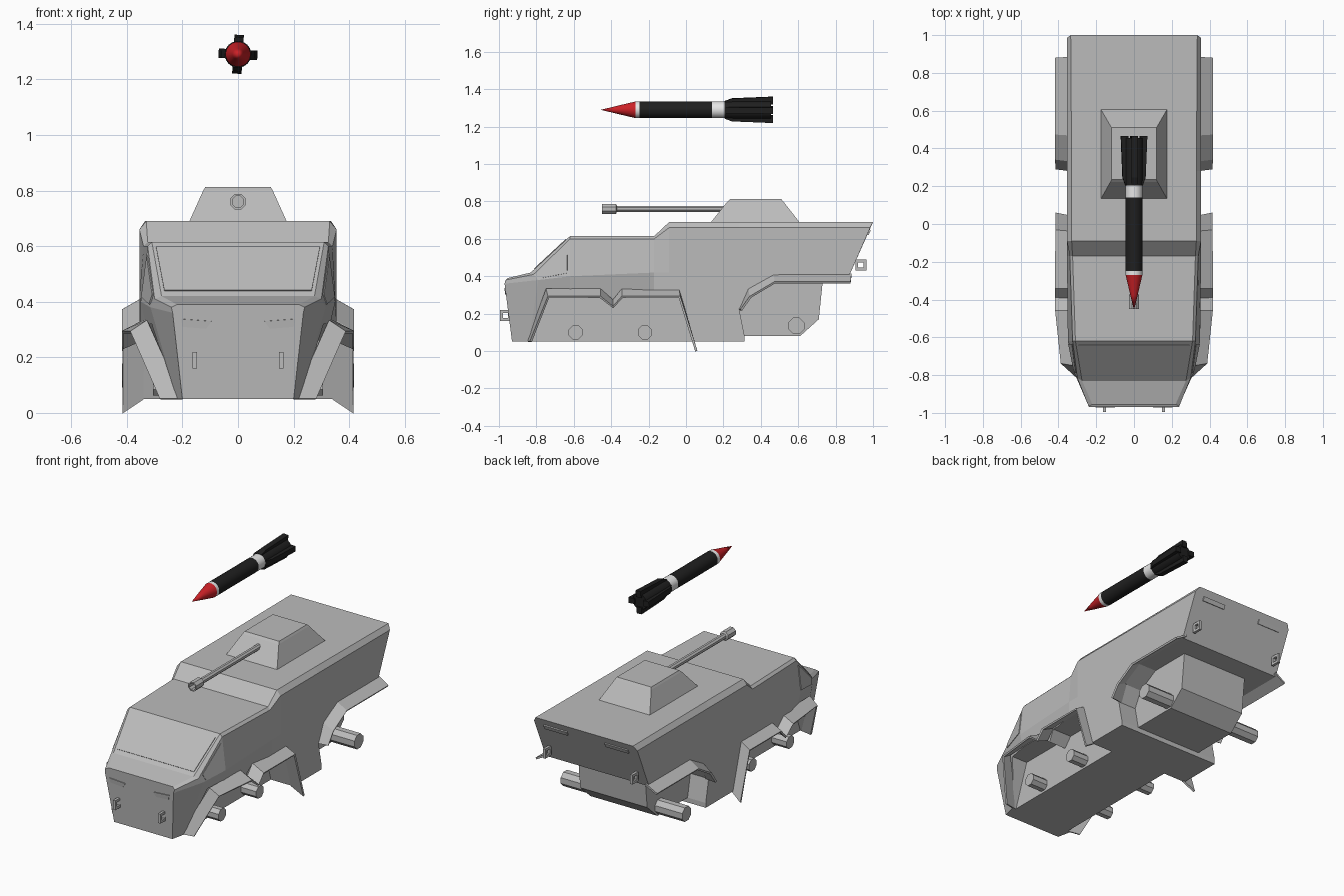
import bpy, bmesh, math
from mathutils import Vector, Matrix

if "Cube" in bpy.data.objects:
    bpy.data.objects.remove(bpy.data.objects["Cube"])


def mat(name, r, g, b):
    m = bpy.data.materials.new(name)
    m.diffuse_color = (r, g, b, 1)
    m.use_nodes = True
    m.node_tree.nodes["Principled BSDF"].inputs["Base Color"].default_value = m.diffuse_color
    return m


GREY = mat("armour_grey", 0.5, 0.5, 0.5)
WHITE = mat("white", 0.85, 0.85, 0.85)
BLACK = mat("black", 0.014, 0.014, 0.014)
RED = mat("red", 0.6, 0.015, 0.02)


def finish(name, bm, m, smooth=False):
    bmesh.ops.remove_doubles(bm, verts=bm.verts, dist=1e-5)
    bmesh.ops.recalc_face_normals(bm, faces=bm.faces)
    me = bpy.data.meshes.new(name)
    bm.to_mesh(me)
    bm.free()
    me.materials.append(m)
    ob = bpy.data.objects.new(name, me)
    bpy.context.collection.objects.link(ob)
    bpy.ops.object.select_all(action='DESELECT')
    ob.select_set(True)
    bpy.context.view_layer.objects.active = ob
    if smooth:
        bpy.ops.object.shade_smooth_by_angle(angle=math.radians(35))
    return ob


def loft(name, rings, m=GREY, closed=False):
    """Skin equal-length rings of points; cap the ends unless closed."""
    bm = bmesh.new()
    vs = [[bm.verts.new(p) for p in r] for r in rings]
    n = len(vs[0])
    pairs = list(zip(vs, vs[1:])) + ([(vs[-1], vs[0])] if closed else [])
    for a, b in pairs:
        for i in range(n):
            j = (i + 1) % n
            bm.faces.new((a[i], a[j], b[j], b[i]))
    if not closed:
        bm.faces.new(vs[0])
        bm.faces.new(vs[-1])
    return finish(name, bm, m)


def prism(name, yz, x0, x1, m=GREY):
    return loft(name, [[(x, y, z) for y, z in yz] for x in (x0, x1)], m)


def lathe(name, prof, seg, loc, m=GREY, axis='Y', closed=False, turn=0.0, smooth=False):
    """Revolve (radius, distance) points about the y or x axis."""
    bm = bmesh.new()
    rings = []
    for r, d in prof:
        ring = []
        for i in range(seg):
            a = math.tau * (i + 0.5) / seg + turn
            p = (r * math.cos(a), d, r * math.sin(a))
            if axis == 'X':
                p = (p[1], p[0], p[2])
            ring.append(bm.verts.new(Vector(p) + Vector(loc)))
        rings.append(ring)
    pairs = list(zip(rings, rings[1:])) + ([(rings[-1], rings[0])] if closed else [])
    for a, b in pairs:
        for i in range(seg):
            j = (i + 1) % seg
            bm.faces.new((a[i], a[j], b[j], b[i]))
    if not closed:
        for (r, d), ring in ((prof[0], rings[0]), (prof[-1], rings[-1])):
            if r > 0:
                bm.faces.new(ring)
    return finish(name, bm, m, smooth)


def plate(name, pts, t=0.004):
    """Thin slab centred on a flat outline."""
    p = [Vector(q) for q in pts]
    n = (p[2] - p[0]).cross(p[3] - p[1]).normalized() * t
    return loft(name, [[q - n for q in p], [q + n for q in p]])


def cut(ob, cutter):
    mod = ob.modifiers.new("cut", 'BOOLEAN')
    mod.operation = 'DIFFERENCE'
    mod.solver = 'EXACT'
    mod.object = cutter
    bpy.ops.object.select_all(action='DESELECT')
    bpy.context.view_layer.objects.active = ob
    ob.select_set(True)
    bpy.ops.object.modifier_apply(modifier=mod.name)
    bpy.data.objects.remove(cutter)


# Hull: half sections (bottom, waist, shoulder, top) from nose to tail
sections = [
    [(.20, -.93, .05), (.235, -.97, .36), (.24, -.965, .38), (.22, -.955, .39)],
    [(.22, -.84, .05), (.315, -.79, .38), (.30, -.815, .41), (.275, -.83, .42)],
    [(.27, -.62, .05), (.35, -.62, .40), (.325, -.62, .60), (.31, -.62, .615)],
    [(.355, -.17, .05), (.355, -.17, .42), (.34, -.17, .60), (.325, -.17, .615)],
    [(.355, -.09, .05), (.355, -.09, .42), (.355, -.09, .66), (.33, -.09, .69)],
    [(.355, .28, .05), (.355, .28, .42), (.355, .28, .66), (.33, .28, .69)],
    [(.355, .695, .05), (.355, .88, .42), (.355, .985, .66), (.335, 1.0, .69)],
]
hull = loft("hull", [s + [(-x, y, z) for x, y, z in reversed(s)] for s in sections])

# Wheel wells
cut(hull, prism("rear_well", [(.313, -.1), (.313, .08), (.285, .22), (.335, .32), (.47, .395),
                              (1.2, .395), (1.2, -.1)], -.6, .6))
well = [(-.89, -.1), (-.74, .32), (-.46, .32), (-.39, .26), (-.34, .32), (-.04, .32), (.08, -.1)]
for s in (1, -1):
    cut(hull, prism("front_well", well, s * .2, s * .6))

# Rear axle housing
prism("rear_axle_box", [(.26, .08), (.61, .08), (.71, .17), (.735, .41), (.26, .41)], -.23, .23)

# Fender lips as inner and outer edge paths
front_in = [(.20, -.845, .05), (.325, -.745, .33), (.335, -.46, .33), (.335, -.39, .27),
            (.335, -.34, .33), (.34, -.04, .33), (.34, .04, .05)]
front_out = [(.28, -.83, .05), (.385, -.735, .29), (.415, -.46, .29), (.415, -.39, .235),
             (.415, -.34, .29), (.415, -.035, .29), (.415, .055, .0)]
rear_in = [(.34, .285, .22), (.34, .335, .335), (.34, .47, .41), (.34, .885, .41)]
rear_out = [(.415, .295, .22), (.415, .345, .29), (.415, .475, .367), (.415, .88, .367)]


def fender(name, inner, outer, s):
    bm = bmesh.new()
    a = [bm.verts.new((s * x, y, z)) for x, y, z in inner]
    b = [bm.verts.new((s * x, y, z)) for x, y, z in outer]
    for i in range(len(a) - 1):
        bm.faces.new((a[i], a[i + 1], b[i + 1], b[i]))
    ob = finish(name, bm, GREY)
    mod = ob.modifiers.new("thickness", 'SOLIDIFY')
    mod.thickness = 0.012
    mod.offset = 0


# Mirrored side details
def nose(x, z):
    return (x, -.93 - .04 * (z - .05) / .31, z)


def tail(x, z):
    return (x, .88 + .4375 * (z - .42), z)


w1, w2 = Vector(sections[1][1]), Vector(sections[2][1])
s1, s2 = Vector(sections[1][2]), Vector(sections[2][2])
for s, side in ((1, "right"), (-1, "left")):
    fender(side + "_front_fender", front_in, front_out, s)
    fender(side + "_rear_fender", rear_in, rear_out, s)
    for y in (-.59, -.22):
        lathe(side + "_front_axle_stub", [(.04, s * .15), (.04, s * .305)], 8, (0, y, .10), axis='X')
    lathe(side + "_rear_axle_stub", [(.047, s * .2), (.047, s * .418)], 8, (0, .59, .135), axis='X')
    window = []
    for u, v in ((.12, .15), (.92, .1), (.92, .9), (.12, .85)):
        p = w1.lerp(w2, u).lerp(s1.lerp(s2, u), v)
        window.append((s * p.x, p.y, p.z))
    plate(side + "_window", window)
    plate(side + "_headlight", [nose(s * x, z) for x, z in
                                ((.095, .33), (.205, .338), (.2, .31), (.115, .303))])
    plate(side + "_tail_light", [tail(s * x, z) for x, z in
                                 ((.13, .625), (.29, .625), (.29, .65), (.13, .65))], .008)
    # Square towing eyes with a round-ish hole
    for name, x, y, z in (("front", .155, -.965, .19), ("rear", .3, .935, .46)):
        lathe(side + "_" + name + "_tow_eye", [(.02, -.008), (.042, -.008), (.042, .008), (.02, .008)],
              4, (s * x, y, z), axis='X', closed=True)

# Windshield panel
plate("windshield", [(-.265, -.81, .4386), (.265, -.81, .4386), (.295, -.64, .5964), (-.295, -.64, .5964)])

# Turret and gun
loft("turret", [[(-x, a, z), (x, a, z), (x, b, z), (-x, b, z)]
                for x, a, b, z in ((.177, .13, .61, .685), (.125, .222, .52, .80), (.118, .235, .51, .812))])
lathe("gun_barrel", [(.018, .25), (.018, -.37), (.03, -.375), (.03, -.45), (.022, -.45), (.022, -.40),
                     (0, -.40)], 8, (0, 0, .76))

# Rocket above the vehicle
C = (0, 0, 1.29)
lathe("rocket_nose", [(0, -.455), (.02, -.375), (.045, -.27)], 20, C, RED, smooth=True)
lathe("rocket_front_band", [(.045, -.27), (.045, -.248)], 20, C, WHITE, smooth=True)
lathe("rocket_tube", [(.045, -.248), (.045, .14)], 20, C, BLACK, smooth=True)
lathe("rocket_rear_band", [(.045, .14), (.045, .21)], 20, C, WHITE, smooth=True)
lathe("rocket_tail", [(.045, .205), (.048, .25), (.048, .455)], 20, C, BLACK, smooth=True)
for k in range(4):
    fin = prism("rocket_fin", [(.205, .03), (.205, .046), (.245, .061), (.465, .07), (.465, .03)],
                -.017, .017, BLACK)
    fin.matrix_world = Matrix.Translation(C) @ Matrix.Rotation(k * math.pi / 2 + .06, 4, 'Y')
